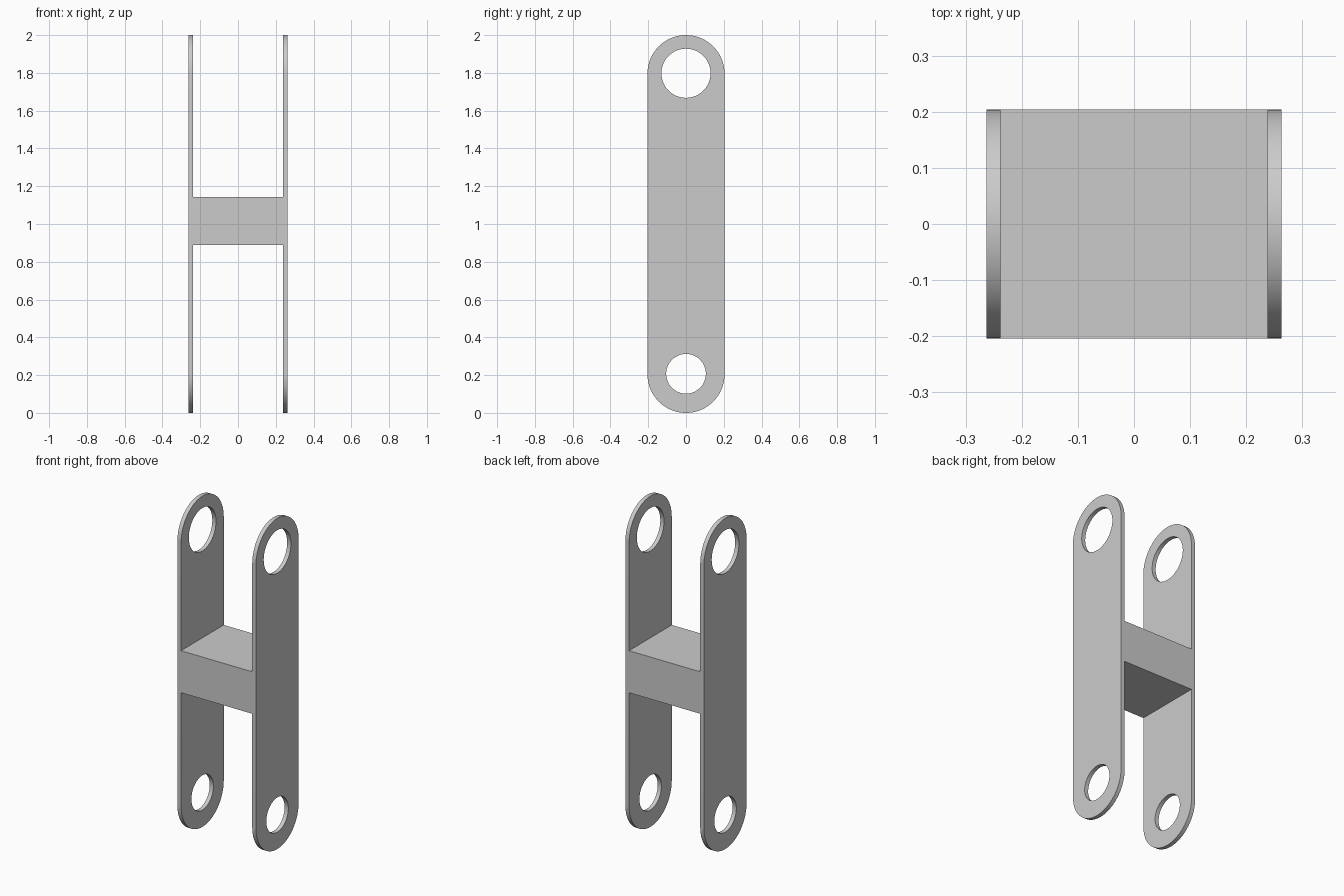
import bpy, bmesh, math

cube = bpy.data.objects.get("Cube")
if cube:
    bpy.data.objects.remove(cube, do_unlink=True)

WIDTH, HEIGHT = 0.408, 2.0          # side plate outline
R = WIDTH / 2
INNER, OUTER = 0.238, 0.263         # plate faces across x
HOLES = [(1.798, 0.13), (0.207, 0.105)]
WEB_BOTTOM, WEB_TOP = 0.889, 1.143

grey = bpy.data.materials.new("light grey")
grey.use_nodes = True
grey.diffuse_color = (0.6, 0.6, 0.6, 1)
grey.node_tree.nodes["Principled BSDF"].inputs["Base Color"].default_value = (0.6, 0.6, 0.6, 1)


def arc(cy, radius, start, sweep, steps):
    return [(radius * math.cos(start + sweep * i / steps),
             cy + radius * math.sin(start + sweep * i / steps))
            for i in range(steps + 1)]


def add_loop(curve, points):
    spline = curve.splines.new("POLY")
    spline.points.add(len(points) - 1)
    for p, (x, y) in zip(spline.points, points):
        p.co = (x, y, 0, 1)
    spline.use_cyclic_u = True


def side_plate(name, side):
    # Rounded bar outline with two round holes, extruded to plate thickness
    curve = bpy.data.curves.new(name, "CURVE")
    curve.dimensions = "2D"
    curve.fill_mode = "BOTH"
    curve.extrude = (OUTER - INNER) / 2
    add_loop(curve, arc(HEIGHT - R, R, 0, math.pi, 40) + arc(R, R, math.pi, math.pi, 40))
    for z, radius in HOLES:
        add_loop(curve, arc(z, radius, 0, math.tau, 64)[:-1])
    obj = bpy.data.objects.new(name, curve)
    bpy.context.collection.objects.link(obj)
    obj.rotation_euler = (math.pi / 2, 0, math.pi / 2)
    obj.location.x = side * (INNER + OUTER) / 2
    bpy.ops.object.select_all(action="DESELECT")
    obj.select_set(True)
    bpy.context.view_layer.objects.active = obj
    bpy.ops.object.convert(target="MESH")
    obj = bpy.context.object
    bm = bmesh.new()
    bm.from_mesh(obj.data)
    bmesh.ops.remove_doubles(bm, verts=bm.verts, dist=0.0001)
    bmesh.ops.recalc_face_normals(bm, faces=bm.faces)
    bm.to_mesh(obj.data)
    bm.free()
    obj.data.materials.clear()
    obj.data.materials.append(grey)
    bpy.ops.object.shade_smooth_by_angle(angle=math.radians(30))


side_plate("left_plate", 1)
side_plate("right_plate", -1)

# Solid crossbar joining the plates
bpy.ops.mesh.primitive_cube_add(size=1, location=(0, 0, (WEB_BOTTOM + WEB_TOP) / 2))
crossbar = bpy.context.object
crossbar.name = "crossbar"
crossbar.scale = (2 * INNER, WIDTH, WEB_TOP - WEB_BOTTOM)
bpy.ops.object.transform_apply(location=False, rotation=False, scale=True)
crossbar.data.materials.append(grey)
